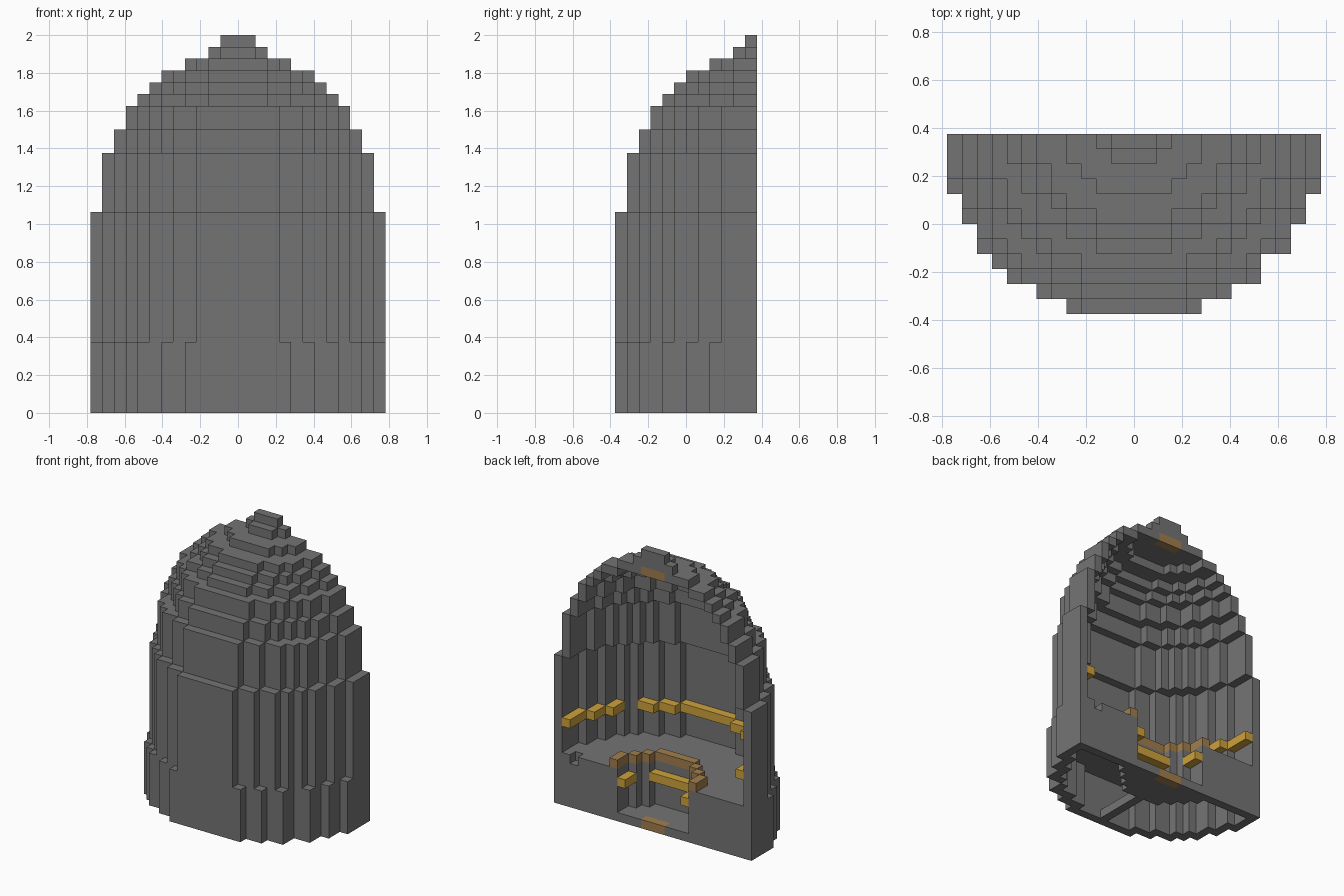
import bpy
import bmesh
from math import sqrt
from mathutils import Vector

V = 2 / 32      # edge of one block
BACK = 0.375    # y of the cut-away back plane

old = bpy.data.objects.get("Cube")
if old:
    bpy.data.objects.remove(old)


def material(name, rgb):
    m = bpy.data.materials.new(name)
    m.use_nodes = True
    colour = (*rgb, 1)
    m.diffuse_color = colour
    bsdf = m.node_tree.nodes["Principled BSDF"]
    bsdf.inputs["Base Color"].default_value = colour
    bsdf.inputs["Roughness"].default_value = 0.9
    return m


GREY = material("stone grey", (0.175, 0.175, 0.175))
GOLD = material("honey gold", (0.62, 0.36, 0.045))
BROWN = material("amber brown", (0.36, 0.21, 0.075))


# Block patterns: a cell is (column, row), rows count forward from the back
def widths(r):
    return [int(sqrt((r + 0.5) ** 2 - j * j)) for j in range(1, r + 1)]


def fill(half_widths):
    return {(i, j) for j, w in enumerate(half_widths) for i in range(-w, w + 1)}


def disc(r):
    return fill(widths(r))


def rim(r, gap_row):
    """One-block line along the front of a half disc, broken at one row."""
    w = widths(r) + [-1]
    return {(i, j) for i, j in disc(r)
            if j != gap_row and (abs(i) == w[j] or abs(i) > w[j + 1])}


def stack(cells, z0, z1):
    return {(i, j, k) for i, j in cells for k in range(z0, z1)}


SIDES = [Vector(d) for d in
         ((1, 0, 0), (-1, 0, 0), (0, 1, 0), (0, -1, 0), (0, 0, 1), (0, 0, -1))]


def build(name, blocks, mat):
    """Skin a set of blocks with outer faces only, then merge flat areas."""
    bm = bmesh.new()
    corners = {}

    def corner(p):
        key = tuple(round(c * 2) for c in p)
        if key not in corners:
            corners[key] = bm.verts.new(
                (p.x * V, BACK - 0.5 * V + p.y * V, (p.z + 0.5) * V))
        return corners[key]

    for i, j, k in blocks:
        centre = Vector((i, -j, k))
        for n in SIDES:
            if (i + int(n.x), j - int(n.y), k + int(n.z)) in blocks:
                continue
            u = Vector((n.y, n.z, n.x))
            w = n.cross(u)
            bm.faces.new([corner(centre + (n + a * u + b * w) / 2)
                          for a, b in ((1, 1), (-1, 1), (-1, -1), (1, -1))])
    bmesh.ops.dissolve_limit(bm, angle_limit=0.01, verts=bm.verts[:],
                             edges=bm.edges[:])
    bmesh.ops.triangulate(bm, faces=[f for f in bm.faces if len(f.verts) > 4])
    mesh = bpy.data.meshes.new(name)
    bm.to_mesh(mesh)
    bm.free()
    mesh.materials.append(mat)
    obj = bpy.data.objects.new(name, mesh)
    bpy.context.scene.collection.objects.link(obj)
    return obj


# Dome shell: outer radius, inner radius, bottom and top layer
dome = set()
for outer, inner, z0, z1 in ((12, 11, 6, 17), (11, 10, 17, 22), (10, 9, 22, 24),
                             (9, 8, 24, 26), (8, 7, 26, 27), (7, 6, 27, 28),
                             (6, 4, 28, 29), (4, 1, 29, 30), (2, 0, 30, 31),
                             (1, 0, 31, 32)):
    dome |= stack(disc(outer) - disc(inner), z0, z1)
build("dome_shell", dome, GREY)

# Slightly wider base with a floor that closes it off
base = fill([12] * 4 + [11] * 2 + [10] * 2 + [9, 8, 6, 4]) - {(9, 8)}
base_wall = stack(base - disc(11), 0, 6)
floor = stack(base - disc(4), 5, 6) - base_wall
back_wall = stack({(i, 0) for i in range(-12, 13) if abs(i) > 4}, 0, 6)
notch = {(10, 0, 5)}
build("base_wall", base_wall, GREY)
build("back_wall", back_wall - base_wall - notch, GREY)
build("chamber_floor", floor - back_wall, GREY)

# Alcove below the floor, with a beam running to the front wall
pit = stack(disc(5) - disc(4), 1, 5) | stack(disc(5) - disc(1), 0, 1)
beam = stack({(0, j) for j in range(5, 11)}, 0, 1)
build("alcove_wall", pit - back_wall, GREY)
build("alcove_beam", beam, GREY)

# Brown curb round the opening and the two centre blocks
build("opening_curb", stack(disc(5) - disc(4), 6, 7), BROWN)
build("top_centre_block", stack(disc(1), 29, 30), BROWN)
build("bottom_centre_block", stack(disc(1), 0, 1), BROWN)

# Gold trim lines along both inner walls
build("chamber_trim", stack(rim(11, 7), 9, 10), GOLD)
build("alcove_trim", stack(rim(4, 2), 4, 5), GOLD)
